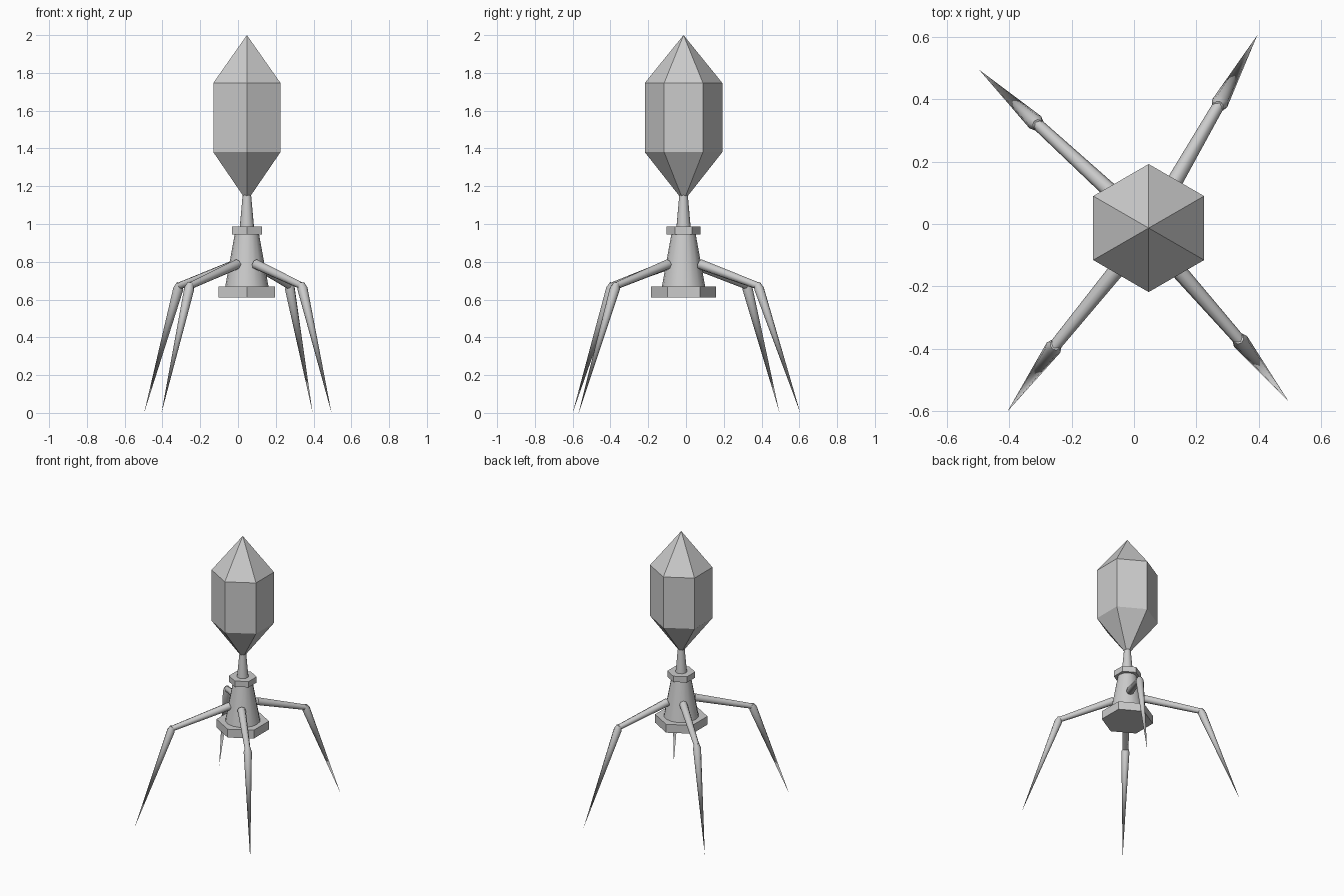
import bpy, bmesh, math
from mathutils import Vector

if "Cube" in bpy.data.objects:
    bpy.data.objects.remove(bpy.data.objects["Cube"])

CX, CY = 0.047, -0.013   # body axis


def loft(name, start, direction, profile, sides, smooth):
    """Turned shape: profile is (radius, distance) along direction from start."""
    bm = bmesh.new()
    rings = []
    for r, d in profile:
        if r == 0:
            rings.append([bm.verts.new((0, 0, d))])
        else:
            rings.append([bm.verts.new((-r * math.sin(2 * math.pi * i / sides),
                                        r * math.cos(2 * math.pi * i / sides), d))
                          for i in range(sides)])
    for a, b in zip(rings, rings[1:]):
        for i in range(sides):
            j = (i + 1) % sides
            quad = [a[i % len(a)], a[j % len(a)], b[j % len(b)], b[i % len(b)]]
            bm.faces.new(list(dict.fromkeys(quad)))
    for ring in (rings[0], rings[-1]):
        if len(ring) > 2:
            bm.faces.new(ring)
    bmesh.ops.recalc_face_normals(bm, faces=bm.faces)
    me = bpy.data.meshes.new(name)
    bm.to_mesh(me)
    bm.free()
    ob = bpy.data.objects.new(name, me)
    bpy.context.collection.objects.link(ob)
    ob.location = start
    direction = Vector(direction)
    if direction.xy.length > 1e-6:
        ob.rotation_euler = direction.to_track_quat('Z', 'Y').to_euler()
    if smooth:
        bpy.ops.object.select_all(action='DESELECT')
        bpy.context.view_layer.objects.active = ob
        ob.select_set(True)
        bpy.ops.object.shade_smooth_by_angle(angle=math.radians(50))
    return ob


def upright(name, profile, sides, smooth=False):
    return loft(name, (CX, CY, 0), (0, 0, 1), profile, sides, smooth)


# Faceted head, neck, and stepped body
upright("head", [(0, 1.12), (0.205, 1.38), (0.205, 1.747), (0, 2.0)], 6)
upright("neck", [(0.039, 0.97), (0.021, 1.17)], 16, True)
upright("collar", [(0.091, 0.945), (0.091, 0.987)], 6)
upright("body", [(0.118, 0.65), (0.062, 0.96)], 16, True)
upright("base", [(0.172, 0.61), (0.172, 0.67)], 6)

# Four jointed legs: hip, knee and foot positions in plan
legs = {
    "front_left": ((-0.005, -0.085), (-0.255, -0.392), (-0.405, -0.60)),
    "front_right": ((0.095, -0.095), (0.338, -0.372), (0.495, -0.568)),
    "back_left": ((-0.01, 0.045), (-0.312, 0.322), (-0.497, 0.495)),
    "back_right": ((0.095, 0.075), (0.272, 0.382), (0.395, 0.605)),
}
for name, (hip, knee, foot) in legs.items():
    h, k, f = Vector((*hip, 0.787)), Vector((*knee, 0.672)), Vector((*foot, 0.0))
    upper, lower = k - h, f - k
    loft(name + "_upper_leg", h, upper, [(0.027, 0), (0.019, upper.length)], 8, True)
    top = k - lower.normalized() * 0.015
    n = (f - top).length
    loft(name + "_lower_leg", top, lower, [(0.017, 0), (0.027, 0.03), (0, n)], 8, True)
